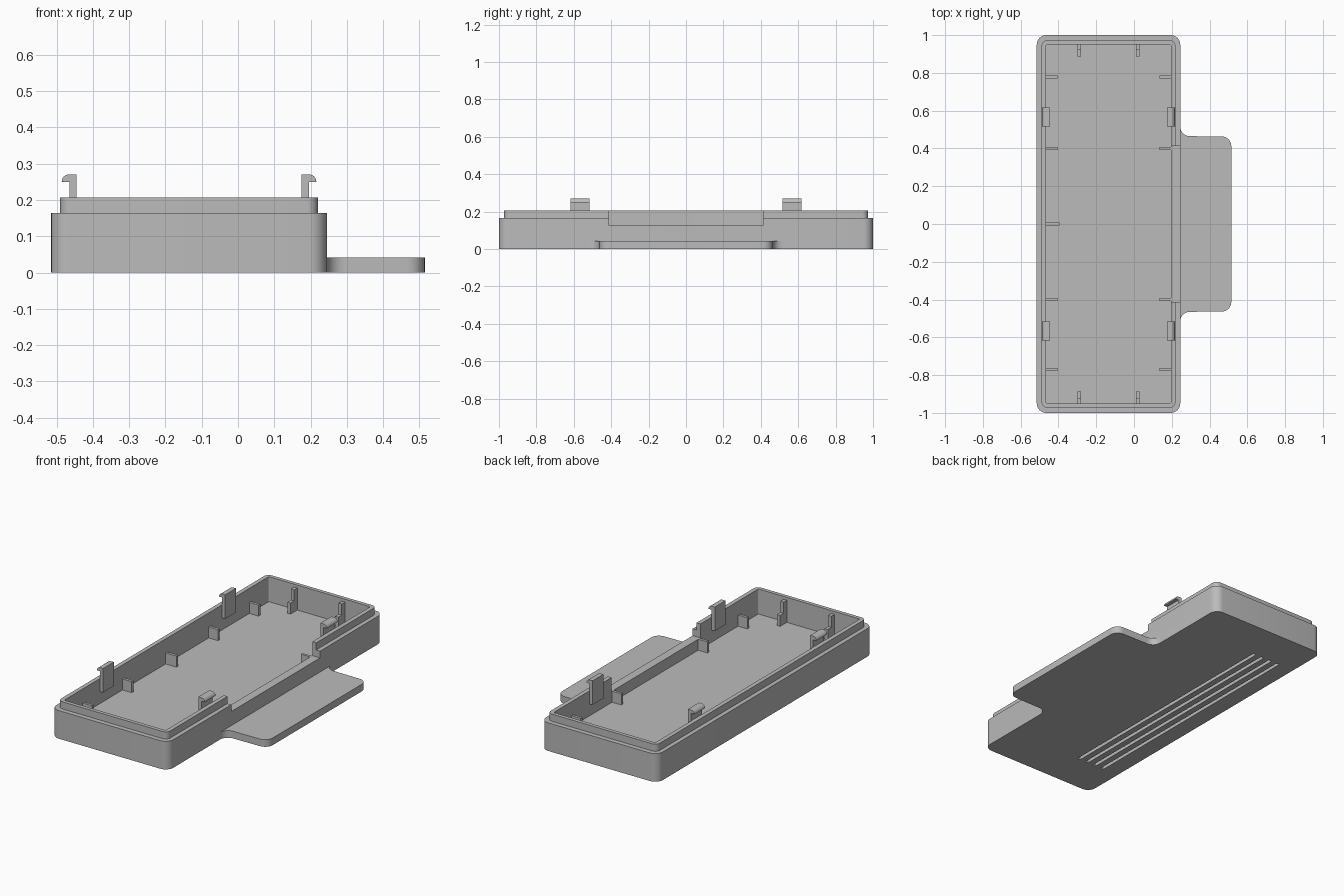
import bpy, bmesh, math
from mathutils import Vector

cube = bpy.data.objects.get("Cube")
if cube:
    bpy.data.objects.remove(cube)

grey = bpy.data.materials.new("plain grey")
grey.use_nodes = True
COLOUR = (0.5, 0.5, 0.5, 1)
grey.diffuse_color = COLOUR
grey.node_tree.nodes["Principled BSDF"].inputs["Base Color"].default_value = COLOUR

LEFT, RIGHT, END = -0.465, 0.195, 0.95   # inner wall faces
FLOOR, SILL = 0.06, 0.125


def finish(name, bm):
    bmesh.ops.recalc_face_normals(bm, faces=bm.faces)
    mesh = bpy.data.meshes.new(name)
    bm.to_mesh(mesh)
    bm.free()
    mesh.materials.append(grey)
    ob = bpy.data.objects.new(name, mesh)
    bpy.context.collection.objects.link(ob)
    return ob


def smooth(ob):
    bpy.ops.object.select_all(action='DESELECT')
    ob.select_set(True)
    bpy.context.view_layer.objects.active = ob
    bpy.ops.object.shade_smooth_by_angle(angle=math.radians(30))


def add_box(bm, x0, x1, y0, y1, z0, z1):
    verts = bmesh.ops.create_cube(bm, size=1)["verts"]
    for v in verts:
        v.co = Vector((x1 if v.co.x > 0 else x0,
                       y1 if v.co.y > 0 else y0,
                       z1 if v.co.z > 0 else z0))


def box(name, *limits):
    bm = bmesh.new()
    add_box(bm, *limits)
    return finish(name, bm)


def arc(cx, cy, r, start, end, steps=8):
    """Points on an arc, angles in degrees."""
    angles = [math.radians(start + (end - start) * i / steps) for i in range(steps + 1)]
    return [(cx + r * math.cos(a), cy + r * math.sin(a)) for a in angles]


def rounded_rect(x0, x1, y, r):
    return (arc(x1 - r, y - r, r, 0, 90) + arc(x0 + r, y - r, r, 90, 180)
            + arc(x0 + r, r - y, r, 180, 270) + arc(x1 - r, r - y, r, 270, 360))


def extrude(name, points, offset):
    """Solid from a closed 3D outline pushed along an offset."""
    bm = bmesh.new()
    face = bm.faces.new([bm.verts.new(p) for p in points])
    new = bmesh.ops.extrude_face_region(bm, geom=[face])["geom"]
    bmesh.ops.translate(bm, vec=offset, verts=[g for g in new if isinstance(g, bmesh.types.BMVert)])
    return finish(name, bm)


# Tray: stacked rounded rings, up the outside, over the lip, down to the floor
outer = rounded_rect(-0.515, 0.245, 1.0, 0.05)
lip = rounded_rect(-0.49, 0.22, 0.972, 0.03)
inner = rounded_rect(LEFT, RIGHT, END, 0.008)
bm = bmesh.new()
rings = [[bm.verts.new((x, y, z)) for x, y in outline] for outline, z in
         ((outer, 0), (outer, 0.165), (lip, 0.165), (lip, 0.207), (inner, 0.207), (inner, FLOOR))]
for a, b in zip(rings, rings[1:]):
    for i in range(len(a)):
        j = (i + 1) % len(a)
        bm.faces.new((a[i], a[j], b[j], b[i]))
bm.faces.new(rings[0])
bm.faces.new(rings[-1])
tray = finish("tray", bm)

# Cutters: side opening and underside grooves
bm = bmesh.new()
add_box(bm, 0.17, 0.3, -0.412, 0.412, SILL, 0.3)
for i in range(4):
    x = -0.405 + i * 0.056
    add_box(bm, x - 0.01, x + 0.01, -0.76, 0.76, -0.05, 0.02)
cutter = finish("tray_cutter", bm)
cutter.hide_render = True
cutter.hide_set(True)
cut = tray.modifiers.new("openings", 'BOOLEAN')
cut.operation = 'DIFFERENCE'
cut.solver = 'EXACT'
cut.object = cutter
bpy.context.view_layer.objects.active = tray
bpy.ops.object.modifier_apply(modifier="openings")
bpy.data.objects.remove(cutter)
smooth(tray)

# Side flange with rounded outer corners and filleted roots
half = (arc(0.295, -0.515, 0.05, 180, 90)
        + arc(0.465, -0.413, 0.05, -90, 0))
outline = half + [(x, -y) for x, y in reversed(half)]
smooth(extrude("side_flange", [(x, y, 0) for x, y in outline], (0, 0, 0.042)))

# Low ribs along the long walls
for y in (-0.77, -0.4, 0, 0.4, 0.777):
    reach = 0.07 if y == 0 else 0.06
    box("left_rib", LEFT, LEFT + reach, y - 0.008, y + 0.008, FLOOR, SILL)
    if y:
        box("right_rib", RIGHT - reach, RIGHT, y - 0.008, y + 0.008, FLOOR, SILL)

# Stepped ribs on the end walls
for x in (-0.29, 0.02):
    for s in (-1, 1):
        steps = [(END, FLOOR), (END, 0.19), (END - 0.03, 0.19),
                 (END - 0.03, SILL), (END - 0.062, SILL), (END - 0.062, FLOOR)]
        extrude("end_rib", [(x - 0.01, s * y, z) for y, z in steps], (0.02, 0, 0))

# Snap clips with outward hooks
hook = ([(-0.02, 0.13), (0, 0.13), (0, 0.25)]
        + arc(0, 0.25, 0.021, 0, 90, 6) + [(-0.02, 0.271)])
for wall, s in ((LEFT, -1), (RIGHT, 1)):
    for y in (-0.567, 0.567):
        clip = extrude("snap_clip", [(wall + s * u, y - 0.05, z) for u, z in hook], (0, 0.1, 0))
        smooth(clip)
